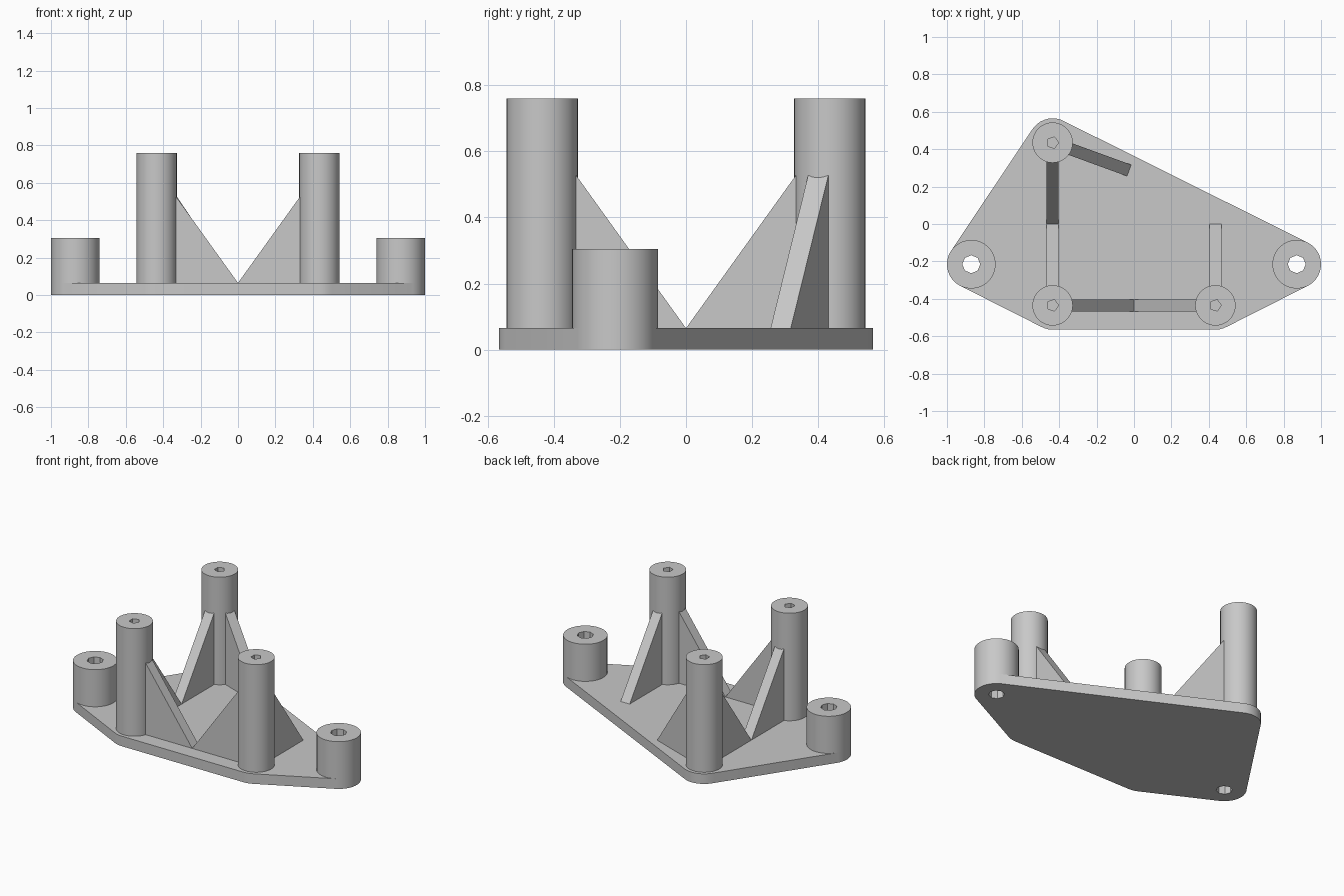
import bpy, bmesh
from math import cos, sin, pi, radians
from mathutils import Matrix, Vector

cube = bpy.data.objects.get("Cube")
if cube:
    bpy.data.objects.remove(cube)

PLATE_T = 0.065
POST_R, POST_H = 0.108, 0.76
BOSS_R, BOSS_H = 0.13, 0.305
RIB_W, RIB_TOP, RIB_REACH = 0.065, 0.545, 0.435
P = 0.435
POSTS = {"back_right": (-P, P), "front_right": (-P, -P), "front_left": (P, -P)}
BOSSES = {"right": (-0.87, -0.215), "left": (0.87, -0.215)}

grey = bpy.data.materials.new("light_grey")
grey.use_nodes = True
grey.diffuse_color = (0.58, 0.58, 0.58, 1)
grey.node_tree.nodes["Principled BSDF"].inputs["Base Color"].default_value = grey.diffuse_color


def ring(center, r, n):
    return [(center[0] + r * cos(2 * pi * i / n), center[1] + r * sin(2 * pi * i / n))
            for i in range(n)]


def finish(name, bm):
    bmesh.ops.recalc_face_normals(bm, faces=bm.faces)
    mesh = bpy.data.meshes.new(name)
    bm.to_mesh(mesh)
    bm.free()
    mesh.materials.append(grey)
    obj = bpy.data.objects.new(name, mesh)
    bpy.context.collection.objects.link(obj)
    return obj


def prism(name, outline, z0, z1):
    """Solid with a flat outline, standing between two heights."""
    bm = bmesh.new()
    face = bm.faces.new([bm.verts.new((x, y, z0)) for x, y in outline])
    grown = bmesh.ops.extrude_face_region(bm, geom=[face])
    tops = [g for g in grown["geom"] if isinstance(g, bmesh.types.BMVert)]
    bmesh.ops.translate(bm, verts=tops, vec=(0, 0, z1 - z0))
    return finish(name, bm)


def activate(obj):
    bpy.ops.object.select_all(action='DESELECT')
    obj.select_set(True)
    bpy.context.view_layer.objects.active = obj


def drill(obj, center, r, sides, z0, z1):
    cutter = prism("drill_cutter", ring(center, r, sides), z0, z1)
    cutter.hide_render = True
    mod = obj.modifiers.new("hole", 'BOOLEAN')
    mod.operation, mod.solver, mod.object = 'DIFFERENCE', 'EXACT', cutter
    activate(obj)
    bpy.ops.object.modifier_apply(modifier=mod.name)
    bpy.data.objects.remove(cutter)


def smooth(obj):
    activate(obj)
    bpy.ops.object.shade_smooth_by_angle(angle=radians(30))


# Base plate: rounded hull around all five stations
bm = bmesh.new()
for c in [*POSTS.values(), *BOSSES.values()]:
    for x, y in ring(c, BOSS_R, 36):
        for z in (0, PLATE_T):
            bm.verts.new((x, y, z))
hull = bmesh.ops.convex_hull(bm, input=bm.verts)
inner = {v for v in hull["geom_interior"] if isinstance(v, bmesh.types.BMVert)}
bmesh.ops.delete(bm, geom=list(inner), context='VERTS')
bmesh.ops.dissolve_limit(bm, angle_limit=radians(1), verts=bm.verts, edges=bm.edges)
plate = finish("base_plate", bm)
for c in BOSSES.values():
    drill(plate, c, 0.048, 8, -0.1, 0.2)
smooth(plate)

# Short mounting bosses with through holes
for side, c in BOSSES.items():
    boss = prism("mounting_boss_" + side, ring(c, BOSS_R, 36), PLATE_T, BOSS_H)
    drill(boss, c, 0.048, 8, -0.1, 0.5)
    smooth(boss)

# Tall posts with blind screw holes
for place, c in POSTS.items():
    post = prism("post_" + place, ring(c, POST_R, 36), PLATE_T, POST_H)
    drill(post, c, 0.032, 5, 0.35, 0.9)
    smooth(post)


# Triangular ribs bracing the posts, each given by its direction in degrees
def rib(place, angle, number):
    profile = [(0.09, PLATE_T), (RIB_REACH, PLATE_T), (0.09, RIB_TOP)]
    bm = bmesh.new()
    face = bm.faces.new([bm.verts.new((d, -RIB_W / 2, z)) for d, z in profile])
    grown = bmesh.ops.extrude_face_region(bm, geom=[face])
    far = [g for g in grown["geom"] if isinstance(g, bmesh.types.BMVert)]
    bmesh.ops.translate(bm, verts=far, vec=(0, RIB_W, 0))
    spot = Matrix.Translation(Vector((*POSTS[place], 0)))
    bm.transform(spot @ Matrix.Rotation(radians(angle), 4, 'Z'))
    finish(f"rib_{place}_{number}", bm)


for place, angles in {"back_right": (-90, -20), "front_right": (0, 90),
                      "front_left": (90, 180)}.items():
    for number, angle in enumerate(angles, 1):
        rib(place, angle, number)
